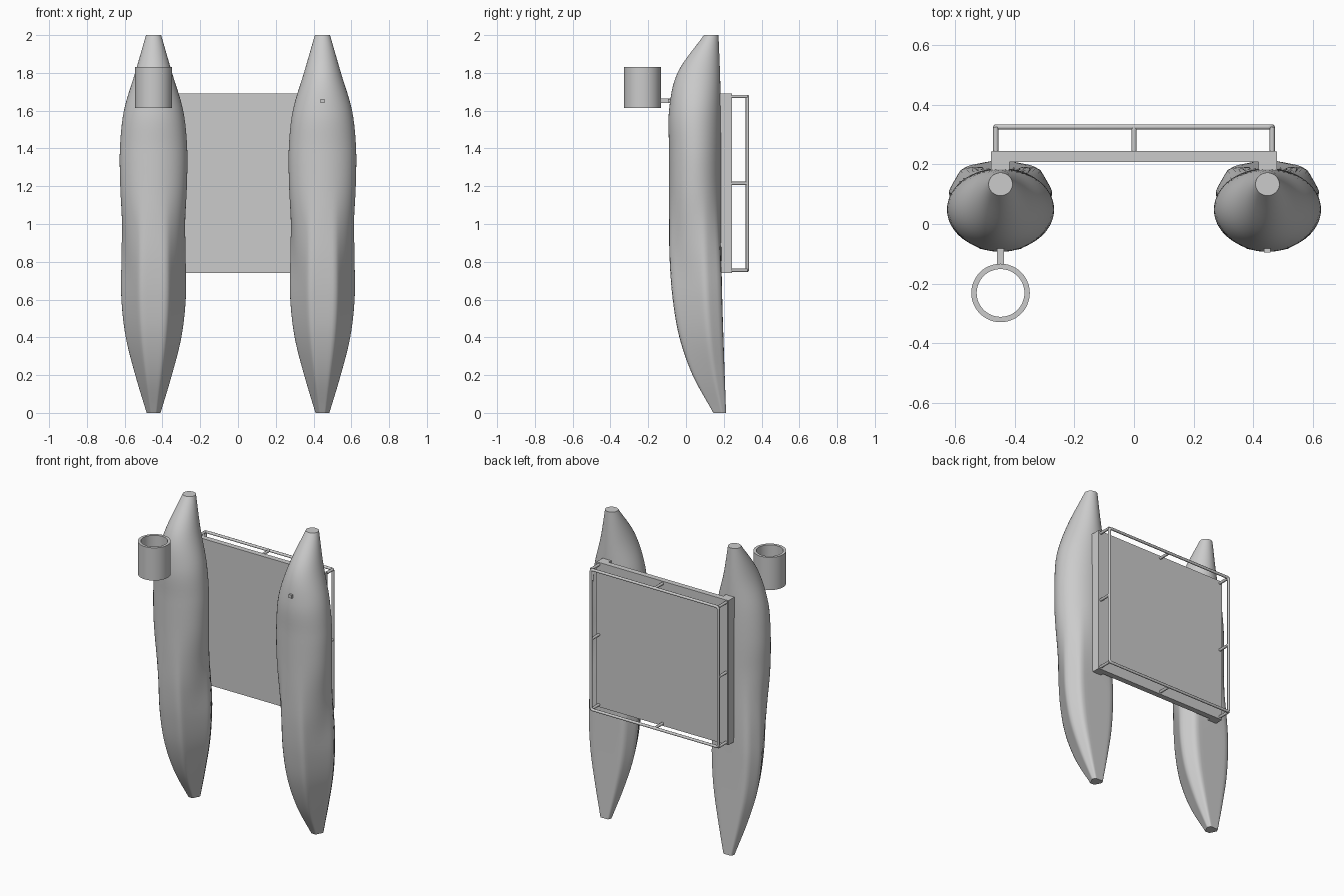
import bpy, bmesh, math
from mathutils import Vector

old = bpy.data.objects.get("Cube")
if old:
    bpy.data.objects.remove(old)

grey = bpy.data.materials.new("plain_grey")
grey.use_nodes = True
COLOUR = (0.6, 0.6, 0.6, 1)
grey.diffuse_color = COLOUR
grey.node_tree.nodes["Principled BSDF"].inputs["Base Color"].default_value = COLOUR

HULL_X = 0.447
DECK_LOW, DECK_HIGH = 0.74, 1.69
RAIL_X, RAIL_Y, RAIL_LOW, RAIL_HIGH = 0.463, 0.325, 0.755, 1.675


def add_object(name, bm, smooth=None):
    bmesh.ops.recalc_face_normals(bm, faces=bm.faces)
    mesh = bpy.data.meshes.new(name)
    bm.to_mesh(mesh)
    bm.free()
    ob = bpy.data.objects.new(name, mesh)
    bpy.context.collection.objects.link(ob)
    mesh.materials.append(grey)
    if smooth:
        bpy.ops.object.select_all(action="DESELECT")
        ob.select_set(True)
        bpy.context.view_layer.objects.active = ob
        bpy.ops.object.shade_smooth_by_angle(angle=math.radians(smooth))
    return ob


def box(name, low, high):
    bm = bmesh.new()
    bmesh.ops.create_cube(bm, size=1)
    low, high = Vector(low), Vector(high)
    for v in bm.verts:
        v.co = (low + high) / 2 + v.co * (high - low)
    return add_object(name, bm)


def loft(name, rings, smooth, closed=False):
    """Skin a list of equal-length rings; cap the ends unless closed."""
    bm = bmesh.new()
    loops = [[bm.verts.new(p) for p in ring] for ring in rings]
    count = len(loops[0])
    pairs = list(zip(loops, loops[1:]))
    if closed:
        pairs.append((loops[-1], loops[0]))
    else:
        bm.faces.new(loops[0])
        bm.faces.new(loops[-1])
    for a, b in pairs:
        for i in range(count):
            j = (i + 1) % count
            bm.faces.new((a[i], a[j], b[j], b[i]))
    return add_object(name, bm, smooth)


def tube(name, points, radius, cyclic=False):
    curve = bpy.data.curves.new(name, "CURVE")
    curve.dimensions = "3D"
    curve.bevel_depth = radius
    curve.bevel_resolution = 2
    curve.use_fill_caps = True
    spline = curve.splines.new("POLY")
    spline.points.add(len(points) - 1)
    for p, co in zip(spline.points, points):
        p.co = (*co, 1)
    spline.use_cyclic_u = cyclic
    spline.use_smooth = True
    curve.materials.append(grey)
    bpy.context.collection.objects.link(bpy.data.objects.new(name, curve))


# Hull outline, sampled evenly from the stern at the bottom to the bow on top
HALF_WIDTH = (.038, .10, .152, .176, .177, .174, .177, .178, .157, .098, .04)
FRONT = (.145, .035, -.035, -.07, -.086, -.09, -.09, -.09, -.09, -.045, .095)
BACK = (.212, .205, .198, .192, .188, .187, .187, .187, .185, .18, .172)
# Flat sides of the chined lower section
CHINES = [Vector(n) for n in ((0, -1), (0, 1), (1.18, -.51), (-1.18, -.51),
                              (.87, .37), (-.87, .37))]


def sample(values, t):
    """Smooth interpolation through evenly spaced values."""
    i = min(int(t), len(values) - 2)
    f = t - i
    a, b = values[i], values[i + 1]
    p = values[i - 1] if i else 2 * a - b
    n = values[i + 2] if i + 2 < len(values) else 2 * b - a
    ma, mb = (b - p) / 2, (n - a) / 2
    return (a + f * (ma + f * (3 * (b - a) - 2 * ma - mb
                               + f * (2 * (a - b) + ma + mb))))


def hull_ring(x, z, sides=64):
    width, front, back = (sample(v, z * 5) for v in (HALF_WIDTH, FRONT, BACK))
    s = max(0, min(1, (1.25 - z) / 0.6))
    chined = s * s * (3 - 2 * s)
    ring = []
    for i in range(sides):
        a = math.tau * i / sides
        d = Vector((math.cos(a), math.sin(a)))
        r = sum(max(0, n.dot(d)) ** 24 for n in CHINES) ** (-1 / 24)
        d *= 1 + chined * (r - 1)
        ring.append((x + d.x * width,
                     (front + back) / 2 + d.y * (back - front) / 2, z))
    return ring


for side, x in (("left", HULL_X), ("right", -HULL_X)):
    loft(side + "_hull", [hull_ring(x, 2 * k / 60) for k in range(61)], 40)
    # Beam joining hull and deck
    sign = math.copysign(1, x)
    xs = sorted((sign * 0.417, sign * 0.479))
    box(side + "_deck_beam", (xs[0], 0.165, DECK_LOW), (xs[1], 0.243, DECK_HIGH))

# Deck
box("deck", (-0.474, 0.208, DECK_LOW), (0.474, 0.244, DECK_HIGH))

# Guard rail with rounded corners
corner, path = 0.015, []
for k, (sx, sz) in enumerate(((1, 1), (-1, 1), (-1, -1), (1, -1))):
    cx = sx * (RAIL_X - corner)
    cz = (RAIL_HIGH - corner) if sz > 0 else (RAIL_LOW + corner)
    for j in range(5):
        a = math.pi / 2 * (k + j / 4)
        path.append((cx + corner * math.cos(a), RAIL_Y, cz + corner * math.sin(a)))
tube("guard_rail", path, 0.009, cyclic=True)

# Rail posts at the corners and the middle of each side
middle = (RAIL_LOW + RAIL_HIGH) / 2
for x in (-RAIL_X, 0, RAIL_X):
    for z in (RAIL_LOW, middle, RAIL_HIGH):
        if x or z != middle:
            tube("rail_post", [(x, 0.235, z), (x, RAIL_Y, z)], 0.009)

# Open ring-shaped pod and its mount
profile = ((0.098, 1.615), (0.098, 1.83), (0.08, 1.83), (0.08, 1.615))
rings = [[(-HULL_X + r * math.cos(math.tau * i / 48),
           -0.231 + r * math.sin(math.tau * i / 48), z) for i in range(48)]
         for r, z in profile]
loft("open_cylinder", rings, 40, closed=True)
box("cylinder_mount", (-HULL_X - .012, -.138, 1.641), (-HULL_X + .012, -.06, 1.665))

# Bare mount on the other hull
box("bare_mount", (HULL_X - .011, -.096, 1.641), (HULL_X + .011, -.06, 1.663))
